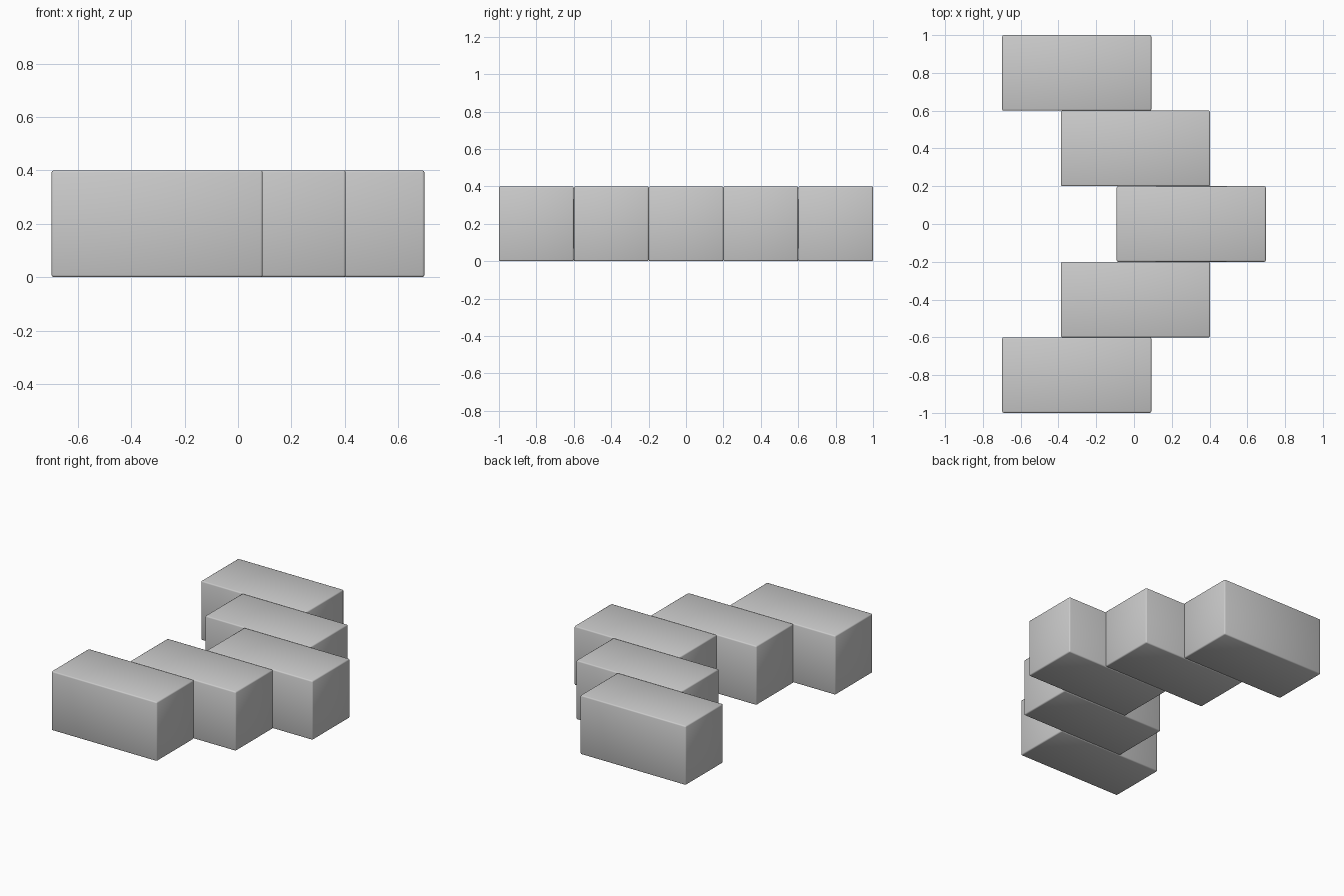
import bpy

if "Cube" in bpy.data.objects:
    bpy.data.objects.remove(bpy.data.objects["Cube"])

SIZE = (0.79, 0.4, 0.4)


def block(name, x, y):
    # Softly bevelled box resting on the ground
    bpy.ops.mesh.primitive_cube_add(size=1, location=(x, y, SIZE[2] / 2))
    obj = bpy.context.object
    obj.name = name
    obj.scale = SIZE
    bpy.ops.object.transform_apply(location=False, rotation=False, scale=True)
    bevel = obj.modifiers.new("soft_edges", 'BEVEL')
    bevel.width = 0.008
    bevel.segments = 2
    bpy.ops.object.shade_smooth()
    return obj


# Tip of the chevron
block("middle_block", 0.303, 0)

# Two stepped arms, mirrored front to back
for side, sign in (("front", -1), ("back", 1)):
    block(side + "_inner_block", 0.008, sign * 0.4)
    block(side + "_outer_block", -0.303, sign * 0.8)
